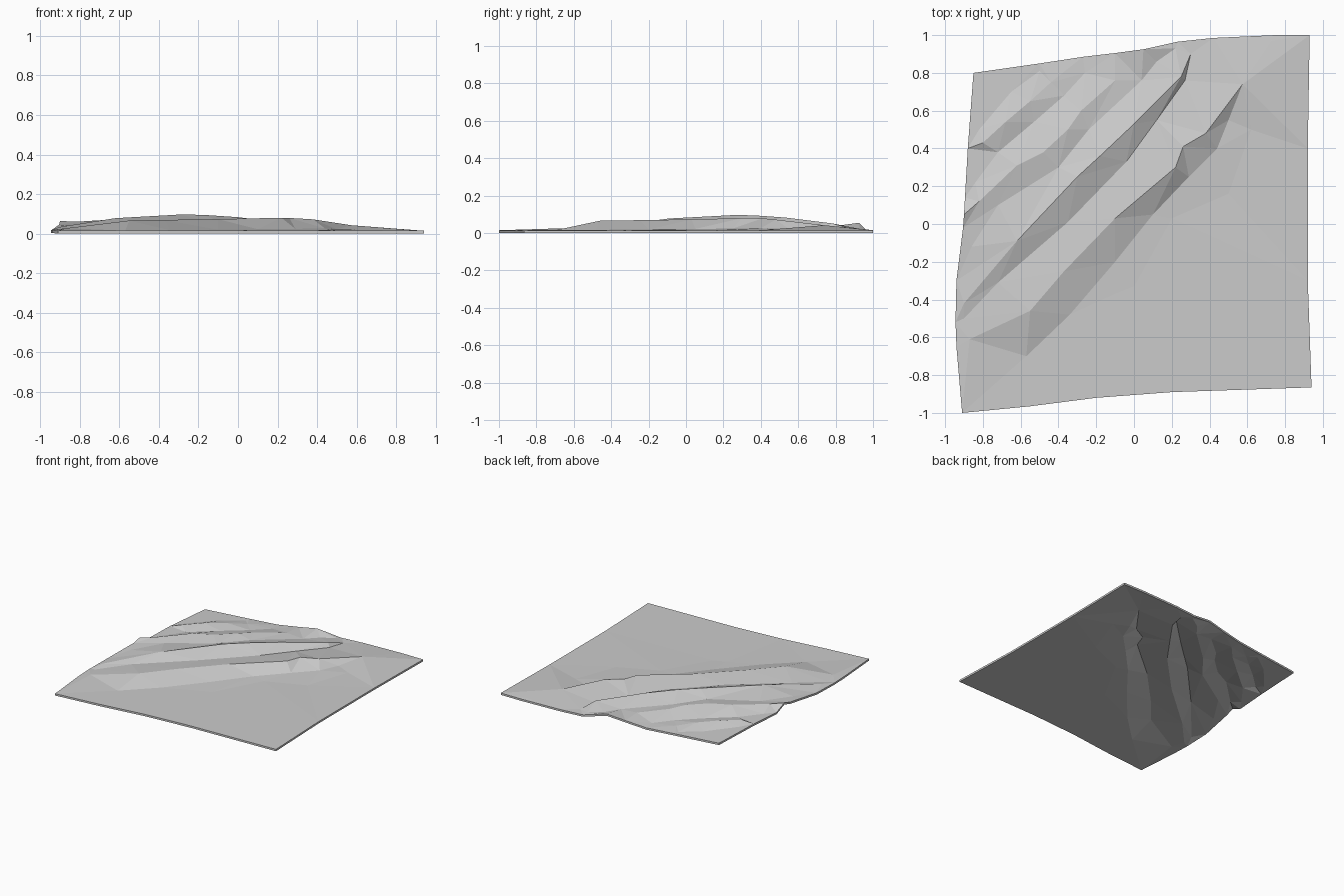
import bpy, bmesh
from mathutils import Vector
from mathutils.geometry import delaunay_2d_cdt

if "Cube" in bpy.data.objects:
    bpy.data.objects.remove(bpy.data.objects["Cube"])

T = 0.015  # cloth thickness; heights below are of the top side

# Border of the cloth
right_edge = [(-.91, -1, T), (-.55, -.965, T), (-.2, -.92, T), (.2, -.89, T), (.94, -.865, T),
              (.92, -.3, T), (.92, .4, T), (.93, 1, T), (.75, 1, T), (.42, .985, T), (.23, .965, T)]
left_edge = [(.05, .925, .055), (-.1, .905, .035), (-.27, .885, T), (-.5, .85, T), (-.85, .8, T),
             (-.88, .4, .025), (-.895, .14, .02), (-.9, .05, .064), (-.905, -.02, .045), (-.94, -.3, .02),
             (-.945, -.52, .018), (-.94, -.65, .018)]
border = right_edge + left_edge

# Fold lines, from the flat corner towards the back left
skirt = [(-.1, -.37, .016), (0, -.33, T), (.2, .03, .018), (.5, .16, T), (.62, .5, .018)]
foot = [(-.57, -.7, T), (-.34, -.48, .017), (-.1, -.2, .02), (.1, .05, .022),
        (.29, .25, .024), (.44, .4, .026), (.5, .55, .022)]
ridge_1 = [(-.87, -.61, .027), (-.55, -.46, .066), (-.37, -.25, .069), (-.1, .03, .073),
           (.22, .3, .08), (.26, .41, .079), (.38, .48, .072), (.575, .74, .042), (.73, .97, .019)]
valley_1 = [(-.9, -.5, .02), (-.72, -.31, .036), (-.35, .01, .045), (-.04, .33, .044),
            (.12, .55, .036), (.27, .76, .025), (.3, .9, .017)]
ridge_2 = [(-.9, -.42, .034), (-.62, -.09, .078), (-.3, .25, .096), (-.18, .36, .095),
           (0, .53, .083), (.25, .78, .052), (.22, .93, .022)]
valley_2 = [(-.86, -.12, .04), (-.72, .1, .047), (-.4, .3, .055), (-.24, .5, .047), (.04, .76, .033), (.12, .86, .026)]
ridge_3 = [(-.82, .12, .06), (-.62, .31, .072), (-.48, .38, .073), (-.35, .5, .072),
           (-.28, .6, .06), (-.1, .76, .043)]
valley_3 = [(-.84, .22, .025), (-.72, .38, .028), (-.53, .54, .028), (-.37, .68, .023), (-.26, .8, .018)]
ridge_4 = [(-.8, .43, .045), (-.68, .54, .052), (-.55, .65, .043), (-.44, .75, .026)]
behind = [(-.82, .5, .023), (-.65, .7, .018), (-.5, .81, T)]


def add_line(line, points, edges, closed=False):
    start = len(points)
    points.extend(line)
    edges.extend((start + i, start + i + 1) for i in range(len(line) - 1))
    if closed:
        edges.append((start + len(line) - 1, start))


# Triangulate the cloth so that creases follow the fold lines
points, edges = [], []
add_line(border, points, edges, True)
for line in (skirt, foot, ridge_1, valley_1, ridge_2, valley_2, ridge_3, valley_3, ridge_4, behind):
    add_line(line, points, edges)
flat = [Vector(p[:2]) for p in points]
verts, _, tris, origin, _, _ = delaunay_2d_cdt(flat, edges, [list(range(len(border)))], 1, 1e-5)

# Top and underside with the same folds, joined along the border
bm = bmesh.new()
heights = [points[o[0]][2] if o else T for o in origin]
top = [bm.verts.new((v.x, v.y, h)) for v, h in zip(verts, heights)]
bottom = [bm.verts.new((v.x, v.y, h - T)) for v, h in zip(verts, heights)]
for t in tris:
    bm.faces.new([top[i] for i in t])
    bm.faces.new([bottom[i] for i in reversed(t)])
top_index = {v: i for i, v in enumerate(top)}
rim = [e for e in bm.edges if e.is_boundary and e.verts[0] in top_index]
for e in rim:
    a, b = (top_index[v] for v in e.verts)
    bm.faces.new((top[a], top[b], bottom[b], bottom[a]))
bmesh.ops.recalc_face_normals(bm, faces=bm.faces)

mesh = bpy.data.meshes.new("rumpled_cloth")
bm.to_mesh(mesh)
bm.free()
cloth = bpy.data.objects.new("rumpled_cloth", mesh)
bpy.context.collection.objects.link(cloth)
